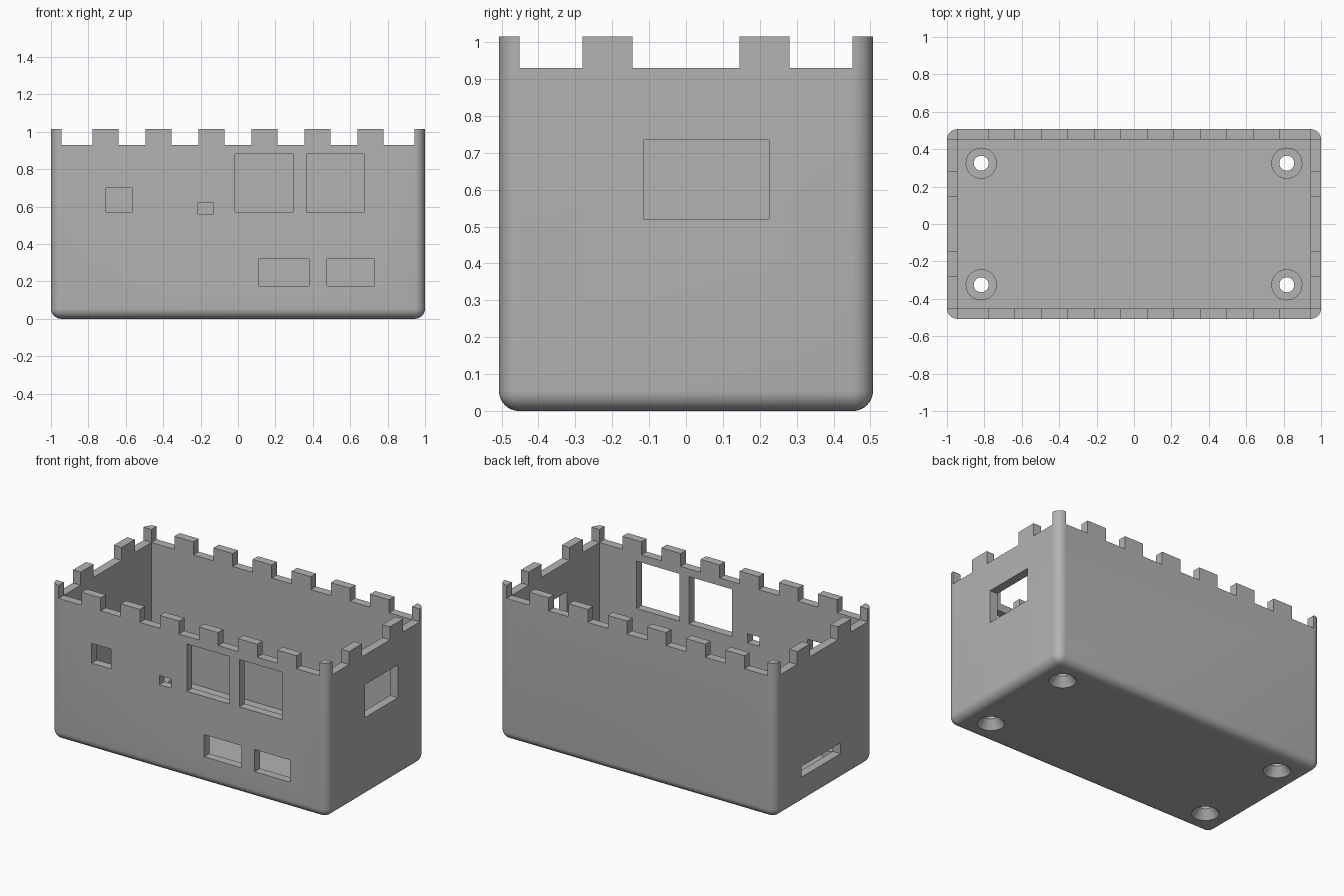
import bpy, bmesh, math
from mathutils import Matrix, Vector

if "Cube" in bpy.data.objects:
    bpy.data.objects.remove(bpy.data.objects["Cube"])

HX, HY, H = 1.0, 0.507, 1.015      # outer half sizes and height
IX, IY, FLOOR = 0.944, 0.452, 0.085  # inner half sizes and floor thickness
NOTCH = 0.93                       # bottom of the rim notches

grey = bpy.data.materials.new("grey plastic")
grey.diffuse_color = (0.45, 0.45, 0.45, 1)
grey.use_nodes = True
grey.node_tree.nodes["Principled BSDF"].inputs["Base Color"].default_value = grey.diffuse_color


def add_box(bm, x, y, z):
    size = Vector((x[1] - x[0], y[1] - y[0], z[1] - z[0]))
    mid = Vector((x[0] + x[1], y[0] + y[1], z[0] + z[1])) / 2
    bmesh.ops.create_cube(bm, size=1, matrix=Matrix.Translation(mid) @ Matrix.Diagonal((*size, 1)))


def add_cone(bm, x, y, z0, z1, r0, r1):
    bmesh.ops.create_cone(bm, cap_ends=True, segments=40, radius1=r0, radius2=r1, depth=z1 - z0,
                          matrix=Matrix.Translation((x, y, (z0 + z1) / 2)))


def make(name, bm):
    mesh = bpy.data.meshes.new(name)
    bm.to_mesh(mesh)
    bm.free()
    mesh.materials.append(grey)
    ob = bpy.data.objects.new(name, mesh)
    bpy.context.collection.objects.link(ob)
    return ob


def combine(target, tool, operation='DIFFERENCE'):
    mod = target.modifiers.new(tool.name, 'BOOLEAN')
    mod.operation, mod.solver, mod.object = operation, 'EXACT', tool
    bpy.context.view_layer.objects.active = target
    bpy.ops.object.modifier_apply(modifier=mod.name)
    bpy.data.objects.remove(tool)


# Outer shell: rounded on the upright and bottom edges
bm = bmesh.new()
add_box(bm, (-HX, HX), (-HY, HY), (0, H))
edges = [e for e in bm.edges if min(v.co.z for v in e.verts) < 0.5]
bmesh.ops.bevel(bm, geom=edges, offset=0.055, segments=8, profile=0.5, affect='EDGES')
case = make("enclosure", bm)

# Inner cavity
bm = bmesh.new()
add_box(bm, (-IX, IX), (-IY, IY), (FLOOR, 1.3))
combine(case, make("cavity_cutter", bm))

# Rim notches across the long walls
bm = bmesh.new()
for i in range(7):
    c = (i - 3) * 0.2835
    w = 0.0725
    lo = -0.944 if i == 0 else c - w
    hi = 0.944 if i == 6 else c + w
    add_box(bm, (lo, hi), (-0.7, 0.7), (NOTCH, 1.3))
combine(case, make("long_notch_cutter", bm))

# Rim notches across the short walls
bm = bmesh.new()
for lo, hi in ((-IY, -0.28), (-0.145, 0.145), (0.28, IY)):
    add_box(bm, (-1.2, 1.2), (lo, hi), (NOTCH, 1.3))
combine(case, make("short_notch_cutter", bm))

# Port openings
bm = bmesh.new()
for x0, x1, z0, z1 in ((-0.705, -0.565, 0.57, 0.70), (-0.215, -0.13, 0.56, 0.62),
                       (-0.015, 0.295, 0.57, 0.88), (0.365, 0.675, 0.57, 0.88),
                       (0.11, 0.38, 0.175, 0.32), (0.475, 0.73, 0.175, 0.32)):
    add_box(bm, (x0, x1), (-0.6, -0.4), (z0, z1))
add_box(bm, (0.9, 1.1), (-0.115, 0.225), (0.52, 0.735))
add_box(bm, (-1.1, -0.9), (-0.17, 0.235), (0.175, 0.245))
combine(case, make("port_cutter", bm))

# Floor bosses with countersunk screw holes
spots = [(sx * 0.817, sy * 0.325) for sx in (-1, 1) for sy in (-1, 1)]
bm = bmesh.new()
for x, y in spots:
    add_cone(bm, x, y, 0.05, 0.12, 0.083, 0.083)
combine(case, make("boss", bm), 'UNION')
bm = bmesh.new()
for x, y in spots:
    add_cone(bm, x, y, -0.1, 0.3, 0.04, 0.04)
combine(case, make("screw_hole_cutter", bm))
bm = bmesh.new()
for x, y in spots:
    add_cone(bm, x, y, -0.01, 0.06, 0.089, 0.036)
combine(case, make("countersink_cutter", bm))

# Smooth rounded edges, keep sharp corners
bpy.ops.object.select_all(action='DESELECT')
case.select_set(True)
bpy.context.view_layer.objects.active = case
bpy.ops.object.shade_smooth_by_angle(angle=math.radians(30))
